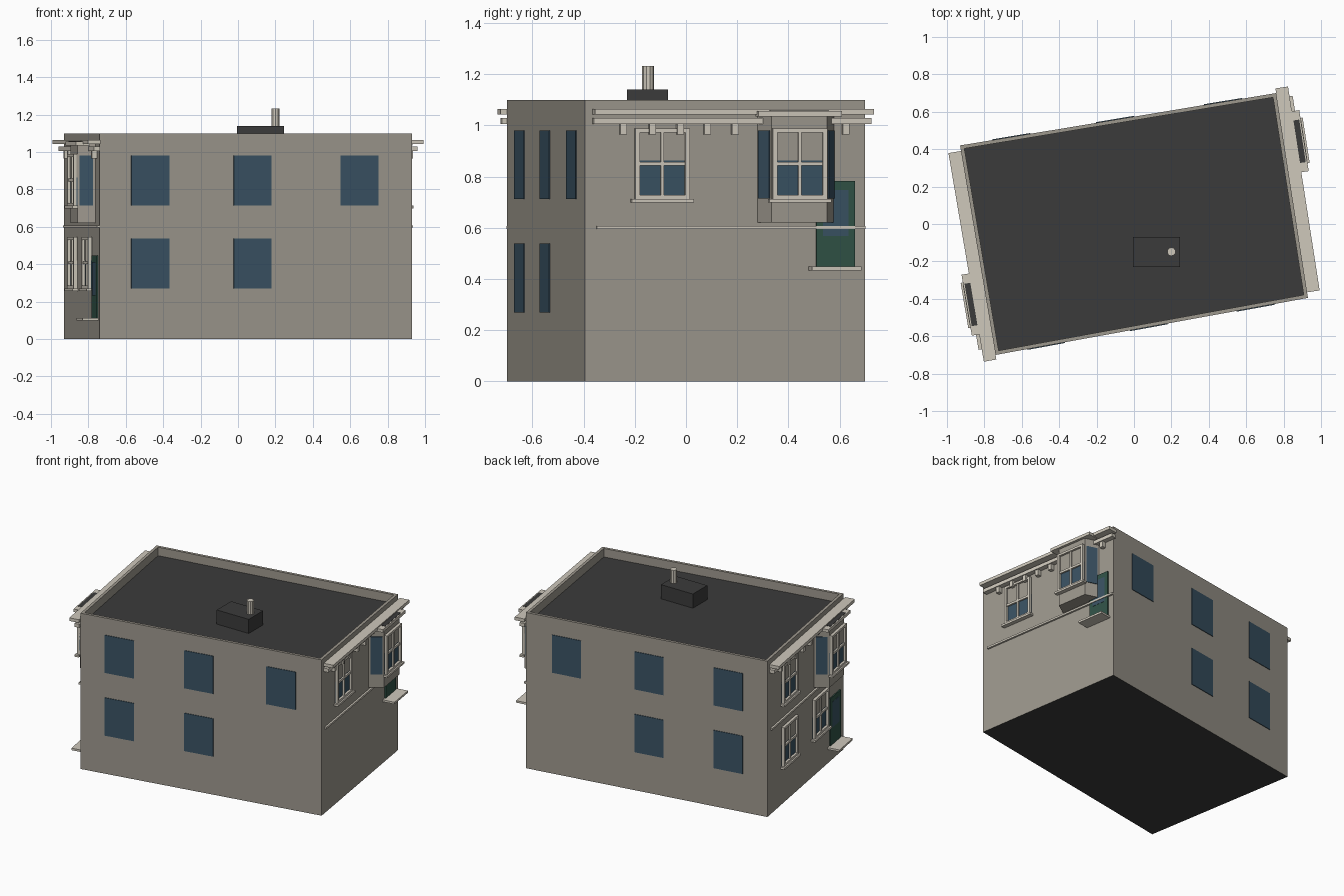
import bpy, bmesh
from mathutils import Vector, Matrix

if "Cube" in bpy.data.objects:
    bpy.data.objects.remove(bpy.data.objects["Cube"])


def material(name, r, g, b):
    m = bpy.data.materials.new(name)
    m.diffuse_color = (r, g, b, 1)
    m.use_nodes = True
    m.node_tree.nodes["Principled BSDF"].inputs["Base Color"].default_value = m.diffuse_color
    return m


WALL = material("wall_stone", 0.34, 0.315, 0.27)
TRIM = material("trim_cream", 0.62, 0.58, 0.50)
GLASS = material("glass_blue", 0.042, 0.085, 0.125)
ROOF = material("roof_charcoal", 0.044, 0.044, 0.044)
DOOR = material("door_green", 0.03, 0.085, 0.062)


class Frame:
    """Wall coordinates: t along the wall from its centre, n outward, z up."""

    def __init__(self, start, end):
        a, b = Vector((*start, 0)), Vector((*end, 0))
        self.half = (b - a).length / 2
        t = (b - a).normalized()
        c = (a + b) / 2
        n = Vector((t.y, -t.x, 0))
        if n.dot(c) < 0:
            n = -n
        self.c, self.t, self.n = c, t, n

    def point(self, t, n):
        return (self.c + self.t * t + self.n * n).to_2d()


def prism(name, outline, z0, z1, mat, cap_mat=None):
    """Extrude a plan outline; cap_mat colours top and bottom faces."""
    bm = bmesh.new()
    low = [bm.verts.new((p[0], p[1], z0)) for p in outline]
    high = [bm.verts.new((p[0], p[1], z1)) for p in outline]
    bm.faces.new(low)
    bm.faces.new(high)
    k = len(outline)
    for i in range(k):
        j = (i + 1) % k
        bm.faces.new((low[i], low[j], high[j], high[i]))
    bmesh.ops.recalc_face_normals(bm, faces=bm.faces)
    me = bpy.data.meshes.new(name)
    me.materials.append(mat)
    if cap_mat:
        me.materials.append(cap_mat)
        for f in bm.faces:
            f.material_index = int(abs(f.normal.z) > 0.9)
    bm.to_mesh(me)
    bm.free()
    ob = bpy.data.objects.new(name, me)
    bpy.context.collection.objects.link(ob)
    return ob


def block(name, fr, t, n, z, mat):
    pts = [fr.point(a, b) for a, b in ((t[0], n[0]), (t[1], n[0]), (t[1], n[1]), (t[0], n[1]))]
    return prism(name, pts, z[0], z[1], mat)


def sash_window(name, fr, t, z0, n=0.0):
    """Framed window with glazing bars, half blind and sill."""
    w, h = 0.108, 0.275
    z1 = z0 + h
    block(name + "_glass", fr, (t - w, t + w), (n, n + 0.004), (z0, z0 + 0.15), GLASS)
    block(name + "_blind", fr, (t - w, t + w), (n, n + 0.005), (z0 + 0.15, z1), WALL)
    for s in (-1, 1):
        e = sorted((t + s * w, t + s * (w - 0.018)))
        block(name + "_jamb", fr, e, (n, n + 0.02), (z0, z1), TRIM)
    block(name + "_head", fr, (t - w, t + w), (n, n + 0.02), (z1 - 0.015, z1), TRIM)
    block(name + "_foot", fr, (t - w, t + w), (n, n + 0.02), (z0, z0 + 0.015), TRIM)
    block(name + "_mullion", fr, (t - 0.006, t + 0.006), (n, n + 0.015), (z0, z1), TRIM)
    block(name + "_rail", fr, (t - w, t + w), (n, n + 0.015), (z0 + 0.13, z0 + 0.145), TRIM)
    block(name + "_sill", fr, (t - 0.123, t + 0.123), (n, n + 0.03), (z0 - 0.014, z0), TRIM)


def facade(side, fr, door_z):
    """Decorated end wall with cornice, bay, windows and door."""
    h = fr.half
    block(side + "_cornice_top", fr, (-h + 0.03, h + 0.025), (0, 0.068), (1.042, 1.064), TRIM)
    block(side + "_cornice_lower", fr, (-h + 0.03, h + 0.02), (0, 0.035), (1.005, 1.03), TRIM)
    block(side + "_string_course", fr, (-h + 0.045, h), (0, 0.013), (0.595, 0.608), TRIM)
    for t in (-0.405, -0.29, -0.18, -0.073, 0.037, 0.475):
        block(side + "_bracket", fr, (t - 0.013, t + 0.013), (0, 0.028), (0.965, 1.006), TRIM)
    sash_window(side + "_upper_window", fr, -0.25, 0.713)

    # Bay with canted sides
    c, wide, narrow, deep = 0.28, 0.152, 0.11, 0.09
    plan = [fr.point(c + a, b) for a, b in
            ((-wide, -0.01), (-wide, 0), (-narrow, deep), (narrow, deep), (wide, 0), (wide, -0.01))]
    prism(side + "_bay", plan, 0.62, 1.045, WALL)
    for s in (-1, 1):
        p, q = fr.point(c + s * wide, 0), fr.point(c + s * narrow, deep)
        cant = Frame(p, q)
        if cant.n.dot(fr.t * s) < 0:
            cant.n = -cant.n
        block(side + "_bay_side_glass", cant, (-0.038, 0.038), (0, 0.004), (0.715, 0.98), GLASS)
    sash_window(side + "_bay_window", fr, c, 0.713, deep)
    block(side + "_bay_cornice", fr, (c - 0.165, c + 0.165), (0.03, 0.108), (1.035, 1.056), TRIM)
    block(side + "_bay_roof", fr, (c - 0.115, c + 0.115), (0.069, 0.1), (1.056, 1.058), ROOF)

    # Door and step
    d = 0.436
    block(side + "_door", fr, (d - 0.076, d + 0.076), (0, 0.008), (door_z, door_z + 0.335), DOOR)
    block(side + "_door_glass", fr, (d - 0.05, d + 0.05), (0, 0.0095),
          (door_z + 0.12, door_z + 0.3), GLASS)
    block(side + "_door_step", fr, (d - 0.105, d + 0.09), (0, 0.085), (door_z - 0.014, door_z), TRIM)


# Main body on a slightly turned plan
A, B, C, D = (-0.74, -0.70), (0.93, -0.395), (0.76, 0.70), (-0.93, 0.42)
prism("building_body", [A, B, C, D], 0, 1.04, WALL, ROOF)
front, right = Frame(A, B), Frame(B, C)
back, left = Frame(D, C), Frame(D, A)

# Parapet around the roof
for name, fr in (("front", front), ("right", right), ("back", back), ("left", left)):
    block(name + "_parapet", fr, (-fr.half, fr.half), (-0.02, 0), (1.035, 1.10), WALL)

# Plain windows on the long walls
for name, fr in (("front", front), ("back", back)):
    for i, f in enumerate((0.162, 0.49, 0.832)):
        t = (f * 2 - 1) * fr.half
        for z in ((0.713, 0.98), (0.27, 0.538)):
            if i == 2 and z[0] < 0.5:
                continue
            block(name + "_plain_window", fr, (t - 0.103, t + 0.103), (0, 0.004), z, GLASS)

# End walls: same design, turned half round, left door one floor lower
facade("right", right, 0.448)
facade("left", left, 0.112)
for t in (-0.25, 0.21):
    sash_window("left_lower_window", left, t, 0.27)

# Roof box and flue pipe
prism("roof_box", [(-0.005, -0.23), (0.245, -0.23), (0.245, -0.07), (-0.005, -0.07)], 1.03, 1.14, ROOF)
bpy.ops.mesh.primitive_cylinder_add(vertices=10, radius=0.023, depth=0.1, location=(0.2, -0.148, 1.183))
pipe = bpy.context.object
pipe.name = "flue_pipe"
pipe.data.materials.append(TRIM)
